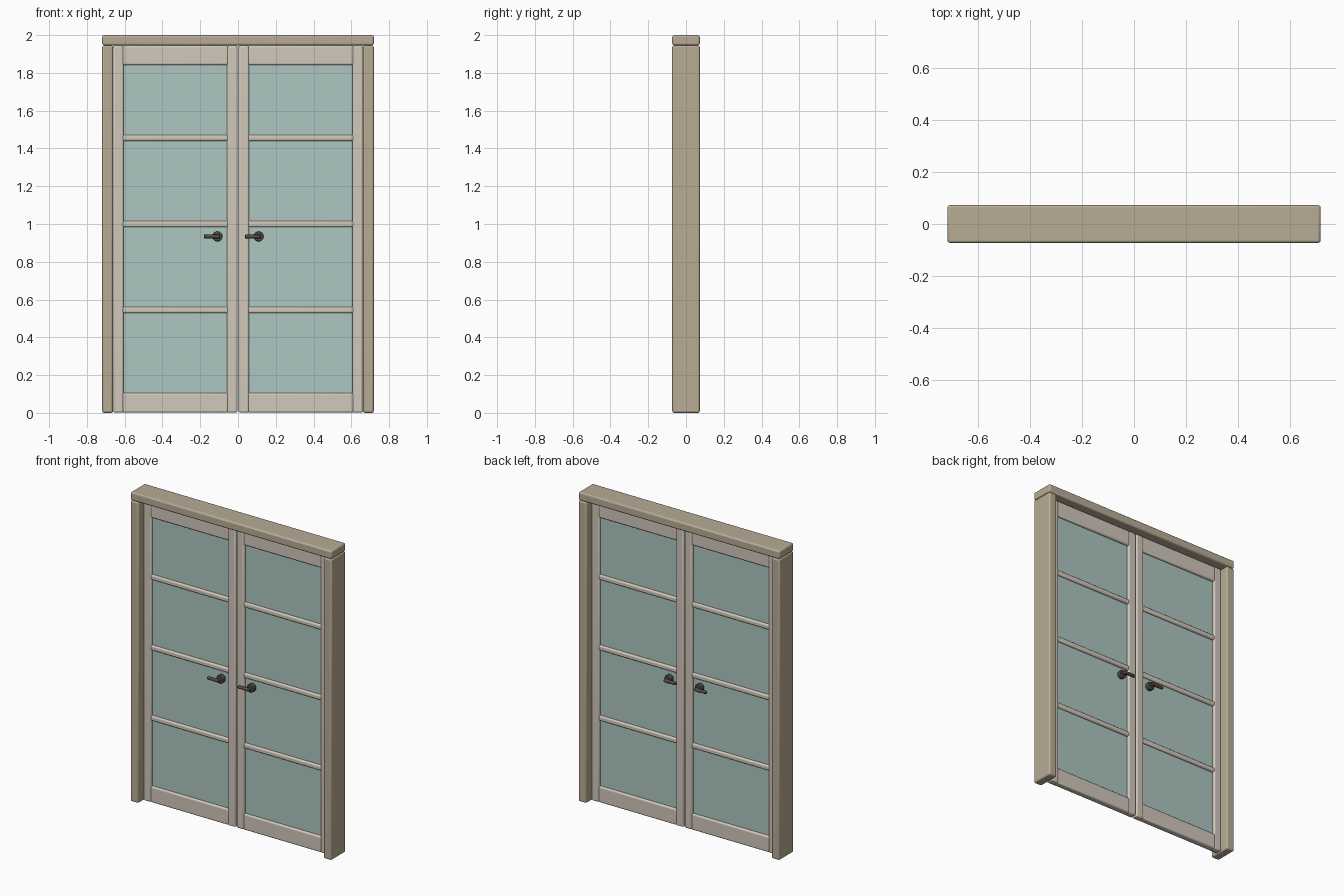
import bpy, bmesh, math
from mathutils import Matrix, Vector

if "Cube" in bpy.data.objects:
    bpy.data.objects.remove(bpy.data.objects["Cube"])


def material(name, rgb):
    m = bpy.data.materials.new(name)
    m.diffuse_color = (*rgb, 1)
    m.use_nodes = True
    m.node_tree.nodes["Principled BSDF"].inputs["Base Color"].default_value = m.diffuse_color
    return m


FRAME = material("frame_tan", (0.48, 0.41, 0.30))
DOOR = material("door_cream", (0.64, 0.58, 0.50))
GLASS = material("glass_green", (0.42, 0.57, 0.53))
METAL = material("dark_metal", (0.08, 0.07, 0.06))


def finish(bm, name, mat, bevel=0, segments=3):
    me = bpy.data.meshes.new(name)
    bm.to_mesh(me)
    bm.free()
    ob = bpy.data.objects.new(name, me)
    bpy.context.collection.objects.link(ob)
    me.materials.append(mat)
    if bevel:
        b = ob.modifiers.new("bevel", 'BEVEL')
        b.width, b.segments = bevel, segments
        b.limit_method = 'ANGLE'
    bpy.ops.object.select_all(action='DESELECT')
    ob.select_set(True)
    bpy.context.view_layer.objects.active = ob
    bpy.ops.object.shade_smooth_by_angle(angle=math.radians(35))
    return ob


def box(name, x, z, half_y, mat, bevel=0):
    """Box centred on y = 0, given x and z ranges."""
    x0, x1 = sorted(x)
    bm = bmesh.new()
    size = Matrix.Diagonal((x1 - x0, 2 * half_y, z[1] - z[0], 1))
    mid = Matrix.Translation(((x0 + x1) / 2, 0, (z[0] + z[1]) / 2))
    bmesh.ops.create_cube(bm, size=1, matrix=mid @ size)
    return finish(bm, name, mat, bevel)


def rod(name, a, b, r0, r1, mat, bevel=0):
    """Round bar from point a to point b."""
    a, b = Vector(a), Vector(b)
    d = b - a
    bm = bmesh.new()
    m = Matrix.Translation((a + b) / 2) @ d.to_track_quat('Z', 'Y').to_matrix().to_4x4()
    bmesh.ops.create_cone(bm, cap_ends=True, segments=32, radius1=r0,
                          radius2=r1, depth=d.length, matrix=m)
    return finish(bm, name, mat, bevel, 2)


# Outer frame
box("frame_header", (-0.719, 0.719), (1.946, 2.0), 0.073, FRAME, 0.01)

for side, s in (("left", -1), ("right", 1)):
    box(f"{side}_jamb", (s * 0.662, s * 0.719), (0, 1.946), 0.073, FRAME, 0.01)

    # Door leaf: stiles, rails and glazing bars
    box(f"{side}_inner_stile", (s * 0.003, s * 0.058), (0.002, 1.944), 0.022, DOOR, 0.009)
    box(f"{side}_outer_stile", (s * 0.606, s * 0.661), (0.002, 1.944), 0.022, DOOR, 0.009)
    box(f"{side}_bottom_rail", (s * 0.051, s * 0.613), (0.002, 0.105), 0.021, DOOR, 0.009)
    box(f"{side}_top_rail", (s * 0.051, s * 0.613), (1.842, 1.944), 0.021, DOOR, 0.009)
    for i, z in enumerate((0.545, 1.0, 1.456)):
        box(f"{side}_glazing_bar_{i + 1}", (s * 0.05, s * 0.614),
            (z - 0.016, z + 0.016), 0.02, DOOR, 0.009)
    box(f"{side}_glass", (s * 0.05, s * 0.613), (0.09, 1.855), 0.006, GLASS)

    # Lever handles on both faces, all pointing towards -x
    x, z = s * 0.109, 0.934
    for face, f in (("front", -1), ("back", 1)):
        n = f"{side}_{face}_handle"
        rod(n + "_rose", (x, f * 0.004, z), (x, f * 0.031, z), 0.026, 0.026, METAL, 0.004)
        rod(n + "_neck", (x, f * 0.028, z), (x, f * 0.056, z), 0.011, 0.011, METAL, 0.002)
        rod(n + "_lever", (x + 0.011, f * 0.05, z), (x - 0.072, f * 0.05, z),
            0.011, 0.010, METAL, 0.004)
